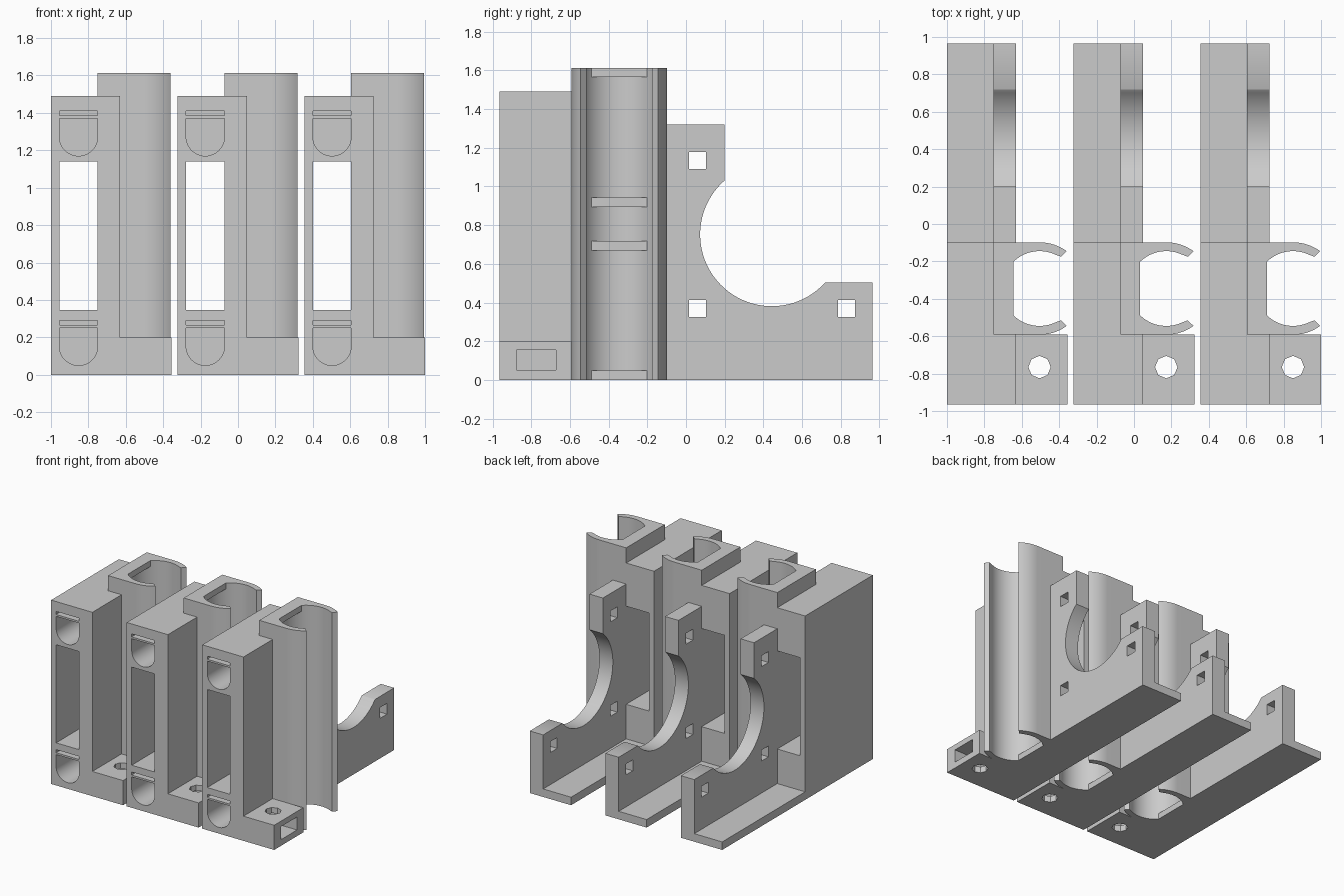
import bpy, bmesh
from math import cos, sin, radians

if "Cube" in bpy.data.objects:
    bpy.data.objects.remove(bpy.data.objects["Cube"], do_unlink=True)

GREY = (0.6, 0.6, 0.6, 1)
grey = bpy.data.materials.new("plain grey")
grey.use_nodes = True
grey.diffuse_color = GREY
grey.node_tree.nodes["Principled BSDF"].inputs["Base Color"].default_value = GREY


def arc(cx, cy, r, a0, a1, n):
    """Points along an arc, angles in degrees."""
    angles = [radians(a0 + (a1 - a0) * i / n) for i in range(n + 1)]
    return [(cx + r * cos(a), cy + r * sin(a)) for a in angles]


def rect(a0, a1, b0, b1):
    return [(a0, b0), (a1, b0), (a1, b1), (a0, b1)]


def prism(name, outline, lo, hi, axis):
    """Extrude a closed outline from lo to hi along an axis."""
    place = {"x": lambda a, b, t: (t, a, b),
             "y": lambda a, b, t: (a, t, b),
             "z": lambda a, b, t: (a, b, t)}[axis]
    bm = bmesh.new()
    face = bm.faces.new([bm.verts.new(place(a, b, lo)) for a, b in outline])
    moved = bmesh.ops.extrude_face_region(bm, geom=[face])["geom"]
    verts = [v for v in moved if isinstance(v, bmesh.types.BMVert)]
    bmesh.ops.translate(bm, verts=verts, vec=place(0, 0, hi - lo))
    bmesh.ops.recalc_face_normals(bm, faces=bm.faces[:])
    mesh = bpy.data.meshes.new(name)
    bm.to_mesh(mesh)
    bm.free()
    mesh.materials.append(grey)
    obj = bpy.data.objects.new(name, mesh)
    bpy.context.collection.objects.link(obj)
    return obj


def activate(obj):
    bpy.ops.object.select_all(action="DESELECT")
    obj.select_set(True)
    bpy.context.view_layer.objects.active = obj


def cut(obj, outline, lo, hi, axis):
    """Subtract a prism from the object."""
    cutter = prism("cutter", outline, lo, hi, axis)
    cutter.hide_render = True
    activate(obj)
    mod = obj.modifiers.new("cut", "BOOLEAN")
    mod.operation = "DIFFERENCE"
    mod.solver = "EXACT"
    mod.object = cutter
    bpy.ops.object.modifier_apply(modifier=mod.name)
    bpy.data.objects.remove(cutter, do_unlink=True)


parts = []

# Tower: L-shaped plan with a window right through and strap pockets
L, R = -0.955, -0.75
tower = prism("tower", [(-1, -0.965), (-0.63, -0.965), (-0.63, -0.592),
                        (-0.72, -0.592), (-0.72, -0.098), (-1, -0.098)],
              0, 1.49, "z")
cut(tower, rect(L, R, 0.345, 1.14), -1.1, 0.1, "y")
mid, rad = (L + R) / 2, (R - L) / 2
for z in (0.05, 1.17):
    cup = arc(mid, z + rad, rad, 180, 360, 24) + [(R, z + 0.2), (L, z + 0.2)]
    cut(tower, cup, -1.1, -0.55, "y")
    cut(tower, rect(L, R, z + 0.215, z + 0.24), -1.1, -0.55, "y")
parts.append(tower)

# Foot with a screw hole and a nut slot
foot = prism("foot", rect(-0.63, -0.355, -0.965, -0.592), 0, 0.2, "z")
cut(foot, arc(-0.505, -0.765, 0.06, 0, 315, 7), -0.1, 0.3, "z")
cut(foot, rect(-0.876, -0.672, 0.05, 0.155), -0.61, -0.3, "x")
parts.append(foot)

# C-shaped clip channel
cx, cy = -0.505, -0.345
upper = [(-0.75, -0.098)] + arc(cx, cy, 0.247, 90, 54, 12)
upper += [(-0.39, -0.175)] + arc(cx, cy, 0.2, 65, 180, 28)
lower = [(x, 2 * cy - y) for x, y in reversed(upper[:-1])]
parts.append(prism("clip", upper + lower, 0, 1.613, "z"))

# Flat ribs inside the channel
for i, z in enumerate((0, 0.67, 0.895, 1.565)):
    parts.append(prism("clip_rib_%d" % (i + 1),
                       rect(-0.715, -0.645, -0.488, -0.202),
                       z, z + 0.048, "z"))

# Bracket plate with a round cradle and square holes
cradle = arc(0.444, 0.752, 0.371, 131.3, 317.6, 48)
bracket = prism("bracket", [(-0.098, 0), (-0.098, 1.32), (0.2, 1.32)] + cradle
                + [(0.72, 0.503), (0.965, 0.503), (0.965, 0)],
                -0.75, -0.63, "x")
for y, z in ((0.015, 1.09), (0.015, 0.325), (0.785, 0.325)):
    cut(bracket, rect(y, y + 0.088, z, z + 0.088), -0.9, -0.5, "x")
parts.append(bracket)

# Thin floor beside the bracket
parts.append(prism("floor", rect(-1, -0.75, -0.098, 0.965), 0, 0.065, "z"))

# Smooth the curves, then repeat the holder side by side
for part in parts:
    activate(part)
    bpy.ops.object.shade_smooth_by_angle(angle=radians(30))
for part in parts:
    for i in (1, 2):
        twin = part.copy()
        twin.name = "%s_copy_%d" % (part.name, i)
        twin.location.x = 0.6775 * i
        bpy.context.collection.objects.link(twin)
